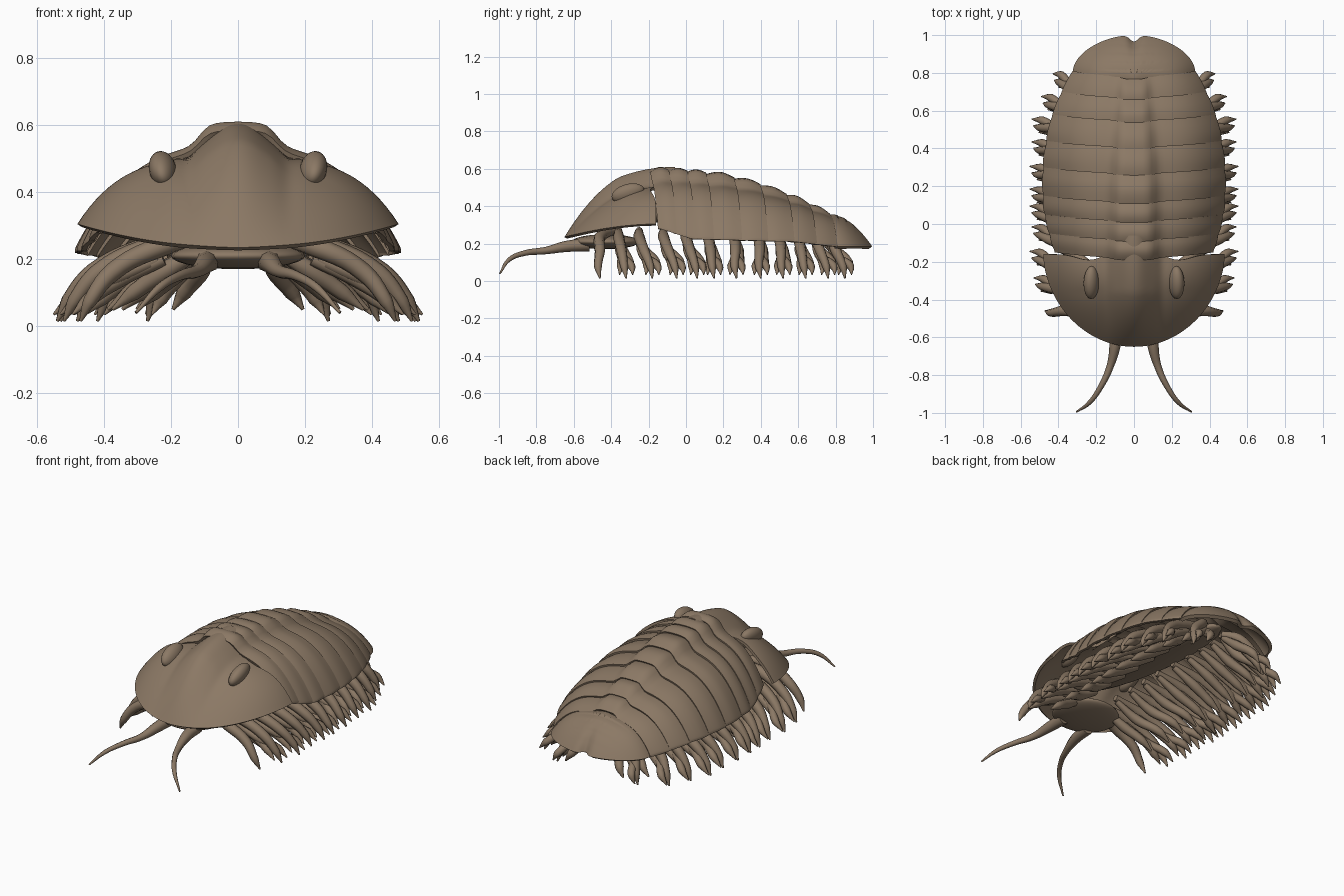
import bpy, bmesh, math
from mathutils import Vector

if "Cube" in bpy.data.objects:
    bpy.data.objects.remove(bpy.data.objects["Cube"])

shell_brown = bpy.data.materials.new("shell_brown")
shell_brown.use_nodes = True
color = (0.26, 0.19, 0.13, 1)
shell_brown.diffuse_color = color
bsdf = shell_brown.node_tree.nodes["Principled BSDF"]
bsdf.inputs["Base Color"].default_value = color
bsdf.inputs["Roughness"].default_value = 0.7


def lerp(table, y):
    """Piecewise linear lookup in a short list of (y, value)."""
    for (a, va), (b, vb) in zip(table, table[1:]):
        if y <= b:
            t = max(0, (y - a) / (b - a))
            return va + (vb - va) * t
    return table[-1][1]


def activate(obj):
    bpy.ops.object.select_all(action='DESELECT')
    obj.select_set(True)
    bpy.context.view_layer.objects.active = obj


def finish(obj, angle=40):
    activate(obj)
    obj.data.materials.clear()
    obj.data.materials.append(shell_brown)
    bpy.ops.object.shade_smooth_by_angle(angle=math.radians(angle))


def sheet(name, func, nu, nv, thickness=0.016):
    """Thin shell from a function of two parameters in 0..1."""
    bm = bmesh.new()
    rows = [[bm.verts.new(func(i / nu, j / nv)) for i in range(nu + 1)]
            for j in range(nv + 1)]
    for low, high in zip(rows, rows[1:]):
        for i in range(nu):
            bm.faces.new((low[i], low[i + 1], high[i + 1], high[i]))
    bmesh.ops.remove_doubles(bm, verts=bm.verts, dist=0.0001)
    bm.normal_update()
    if sum(f.normal.z for f in bm.faces) < 0:
        bmesh.ops.reverse_faces(bm, faces=bm.faces)
    mesh = bpy.data.meshes.new(name)
    bm.to_mesh(mesh)
    bm.free()
    obj = bpy.data.objects.new(name, mesh)
    bpy.context.collection.objects.link(obj)
    mod = obj.modifiers.new("thickness", 'SOLIDIFY')
    mod.thickness, mod.offset = thickness, -1
    activate(obj)
    bpy.ops.object.modifier_apply(modifier=mod.name)
    finish(obj)
    return obj


def tube(name, points, radii, depth):
    """Tapered round limb along a smooth path."""
    curve = bpy.data.curves.new(name, 'CURVE')
    curve.dimensions = '3D'
    curve.bevel_depth, curve.bevel_resolution = depth, 2
    curve.resolution_u, curve.use_fill_caps = 5, True
    spline = curve.splines.new('BEZIER')
    spline.bezier_points.add(len(points) - 1)
    for bp, co, r in zip(spline.bezier_points, points, radii):
        bp.co, bp.radius = co, r
        bp.handle_left_type = bp.handle_right_type = 'AUTO'
    obj = bpy.data.objects.new(name, curve)
    bpy.context.collection.objects.link(obj)
    activate(obj)
    bpy.ops.object.convert(target='MESH')
    finish(bpy.context.object, 60)


def ellipsoid(name, location, size, rotation=(0, 0, 0)):
    bpy.ops.mesh.primitive_uv_sphere_add(segments=24, ring_count=14, location=location,
                                         rotation=rotation)
    obj = bpy.context.object
    obj.name, obj.scale = name, size
    finish(obj, 60)


# Head shield: half dome with a raised central lobe and a thin brim
def head(u, r):
    a = math.pi * u
    c, s = math.cos(a), math.sin(a)
    x, y = 0.48 * c * r, -0.16 - 0.49 * s ** 1.08 * r
    edge = 0.235 + 0.07 * c * c
    power = 2 + 1.8 * c * c
    z = edge + (0.5 - edge) * (1 - r ** power)
    z += 0.11 * math.exp(-(x / 0.115) ** 2) * (1 - r ** 2.5 * s)
    z -= 0.015 * math.exp(-((abs(x) - 0.15) / 0.03) ** 2) * (1 - r * r)
    # the central lobe reaches back over the body, the cheeks dip forward
    rear = max(0, 1 - (-0.16 - y) / 0.2)
    y += rear * 0.1 / (1 + (abs(x) / 0.125) ** 10)
    y -= rear * 0.03 * math.exp(-((abs(x) - 0.24) / 0.09) ** 2)
    return x, y, z


sheet("head_shield", head, 72, 26)

for side, label in ((1, "left"), (-1, "right")):
    ellipsoid(label + "_eye", (side * 0.225, -0.31, 0.468), (0.04, 0.09, 0.052),
              (0.3, side * 0.35, side * 0.12))

# Underside plate of the head
ellipsoid("mouth_plate", (0, -0.43, 0.21), (0.2, 0.18, 0.04))

# Body plates: overlapping bands, each with a raised middle ring
WIDTH = [(-0.17, 0.42), (-0.05, 0.455), (0.05, 0.475), (0.2, 0.482), (0.32, 0.475),
         (0.45, 0.455), (0.55, 0.43), (0.66, 0.385), (0.78, 0.325), (0.9, 0.25)]
EDGE = [(-0.17, 0.28), (0, 0.225), (0.55, 0.21), (0.8, 0.18)]
TOP = [(-0.17, 0.585), (0, 0.575), (0.2, 0.555), (0.4, 0.505), (0.6, 0.43), (0.8, 0.335)]
LOBE = [(-0.17, 0.065), (0.2, 0.06), (0.5, 0.04), (0.8, 0.02)]
RING = [(-0.17, 0.12), (0.25, 0.11), (0.6, 0.08), (0.8, 0.07)]


def plate(y0, y1):
    def surface(u, v):
        a = (u - 0.5) * math.pi
        k = math.sin(a)
        y = y0 + (y1 + 0.02 - y0) * v
        x = k * lerp(WIDTH, y)
        lobe, edge = lerp(LOBE, y), lerp(EDGE, y)
        top = lerp(TOP, y) - lobe
        lift = 0.018 * math.sin(math.pi * min(v * 1.1, 1) * 0.62) * math.cos(a) ** 0.2
        z = edge + (top - edge) * (1 - abs(k) ** 3.4) + lift
        ring = 1 / (1 + abs(x / lerp(RING, y)) ** 8)
        z += lobe * ring * math.sqrt(max(0, 1 - 0.5 * (x / 0.14) ** 2))
        z += 0.012 * math.sin(math.pi * v) * ring
        y += 0.03 * k * k - 0.012 * ring
        return x + math.copysign(0.006, k) * math.sin(math.pi * v) * abs(k), y, z
    return surface


breaks = [-0.18, -0.1, 0.0, 0.1, 0.25, 0.39, 0.53, 0.65, 0.76]
for n, (y0, y1) in enumerate(zip(breaks, breaks[1:])):
    sheet(f"body_plate_{n + 1}", plate(y0, y1), 64, 8)


# Tail shield: half dome with faint ribs and a notch at the end
def tail(u, r):
    a = math.pi * u
    c, s = math.cos(a), math.sin(a)
    x, y = 0.325 * c * r, 0.765 + 0.235 * s * r
    z = 0.185 + 0.155 * (1 - r ** (2.1 + 1.2 * c * c))
    z += 0.015 * math.exp(-(x / 0.08) ** 2) * (1 - r)
    rib = ((y - 0.765) / 0.045) % 1
    z += 0.007 * rib * (1 - r) * math.exp(-(x / 0.17) ** 4)
    y -= 0.035 * r ** 3 * math.exp(-(x / 0.03) ** 2) * s
    return x, y + 0.03 * (c * r) ** 2 * (1 - s), z


sheet("tail_shield", tail, 72, 30, 0.022)

# Soft belly that carries the limbs
ellipsoid("belly", (0, 0.15, 0.335), (0.13, 0.62, 0.06), (-0.1, 0, 0))

# Limbs: y position, reach and backward sweep of each pair
LIMBS = [(-0.46, 0.47, 0.0), (-0.36, 0.52, 0.04), (-0.25, 0.54, 0.07), (-0.12, 0.53, 0.07),
         (0.0, 0.54, 0.06), (0.12, 0.54, 0.03), (0.26, 0.54, 0.01), (0.39, 0.53, 0.01),
         (0.5, 0.53, 0.02), (0.6, 0.48, 0.04), (0.69, 0.42, 0.07), (0.77, 0.27, 0.08)]

for side, label in ((1, "left"), (-1, "right")):
    for n, (y, reach, sweep) in enumerate(LIMBS):
        name = f"{label}_limb_{n + 1}"
        tip = y + sweep
        root = max(-0.38, min(y, 0.7))
        # walking branch
        tube(name, [(side * 0.07, root, 0.27), (side * reach * 0.5, y, 0.235),
                    (side * reach * 0.8, y + sweep * 0.4, 0.16),
                    (side * reach * 0.94, tip - 0.01, 0.075),
                    (side * reach, tip, 0.015)],
             (0.7, 1.1, 1, 0.75, 0.15), 0.028)
        if n == 0:
            continue
        # gill branch with splayed fingers
        for spread, shorten in ((-0.035, 0.95), (0.035, 1.02)):
            out = reach * shorten
            tube(name + "_finger",
                 [(side * out * 0.45, y, 0.2), (side * out * 0.75, y + sweep * 0.4, 0.13),
                  (side * out * 0.9, tip + spread * 0.8, 0.08),
                  (side * out, tip + spread, 0.035)],
                 (0.9, 1.1, 1, 0.15), 0.022)
        # inner paddle
        tube(name + "_paddle",
             [(side * 0.08, root, 0.25), (side * reach * 0.4, y + 0.02, 0.17),
              (side * reach * 0.6, tip + 0.02, 0.1), (side * reach * 0.72, tip + 0.03, 0.05)],
             (0.7, 1.2, 1, 0.2), 0.024)

    # Antenna
    tube(label + "_antenna",
         [(side * 0.09, -0.52, 0.195), (side * 0.1, -0.64, 0.185), (side * 0.125, -0.75, 0.163),
          (side * 0.175, -0.86, 0.15), (side * 0.235, -0.945, 0.115),
          (side * 0.305, -0.995, 0.04)],
         (1.2, 1, 0.65, 0.5, 0.4, 0.15), 0.03)
